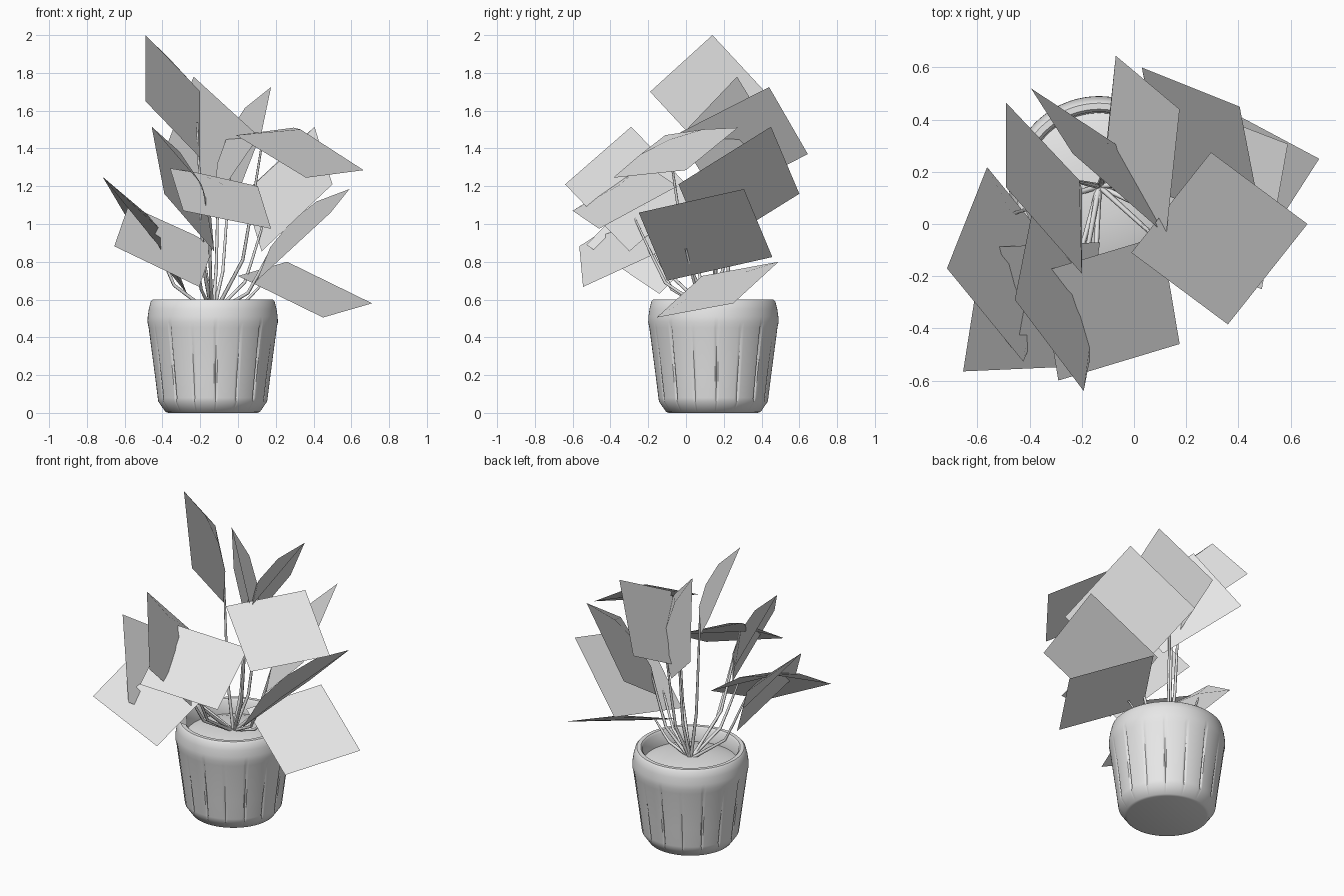
import bpy, bmesh, math
from mathutils import Vector

cube = bpy.data.objects.get("Cube")
if cube:
    bpy.data.objects.remove(cube, do_unlink=True)

# One plain material for the whole plant
grey = bpy.data.materials.new("pale_grey")
grey.use_nodes = True
grey.diffuse_color = (0.8, 0.8, 0.8, 1)
grey.node_tree.nodes["Principled BSDF"].inputs["Base Color"].default_value = grey.diffuse_color

POT = Vector((-0.134, 0.145, 0))
SEGMENTS = 240


def add_object(name, data):
    obj = bpy.data.objects.new(name, data)
    bpy.context.collection.objects.link(obj)
    data.materials.append(grey)
    return obj


def smooth(obj, degrees):
    bpy.ops.object.select_all(action='DESELECT')
    obj.select_set(True)
    bpy.context.view_layer.objects.active = obj
    bpy.ops.object.shade_smooth_by_angle(angle=math.radians(degrees))


def revolve(name, profile, cap_top, groove=None):
    """Turn a radius/height profile around the pot axis and cap one end."""
    bm = bmesh.new()
    rings = []
    for level, (radius, height) in enumerate(profile):
        ring = []
        for i in range(SEGMENTS):
            angle = math.tau * i / SEGMENTS
            r = radius - (groove(i, level) if groove else 0)
            offset = Vector((r * math.cos(angle), r * math.sin(angle), height))
            ring.append(bm.verts.new(POT + offset))
        rings.append(ring)
    for low, high in zip(rings, rings[1:]):
        for i in range(SEGMENTS):
            j = (i + 1) % SEGMENTS
            bm.faces.new((low[i], low[j], high[j], high[i]))
    bm.faces.new(rings[-1] if cap_top else rings[0][::-1])
    mesh = bpy.data.meshes.new(name)
    bm.to_mesh(mesh)
    bm.free()
    obj = add_object(name, mesh)
    smooth(obj, 45)


# Pot: tapered wall, rounded shoulder, open rim, long and short slits
def slit_depth(i, level):
    long_slit = i % 30 == 2 and 3 <= level <= 5
    short_slit = i % 30 == 17 and 3 <= level <= 4
    return 0.008 if long_slit or short_slit else 0


revolve("pot", [
    (0.235, 0), (0.25, 0.005), (0.288, 0.06), (0.291, 0.08), (0.306, 0.2),
    (0.339, 0.45), (0.345, 0.48), (0.344, 0.51), (0.338, 0.55), (0.328, 0.59),
    (0.318, 0.6), (0.295, 0.6), (0.285, 0.59), (0.28, 0.5)], False, slit_depth)

# Soil: a low mound inside the rim
revolve("soil", [(0.282, 0.505), (0.22, 0.525), (0.12, 0.538), (0.03, 0.542)], True)

# Leaves: square cards given by the midrib's first corner, its two
# neighbours and the height of the arch
LEAVES = [
    ((-.2, .135, 1.35), (-.2, -.19, 1.7), (-.49, .465, 1.65), .095),
    ((.26, .49, .8), (0, .085, .725), (.71, .25, .58), .03),
    ((.295, .275, 1.51), (-.01, -.11, 1.47), (.665, 0, 1.285), .08),
    ((-.36, -.185, 1.295), (.105, -.045, 1.2), (-.29, -.6, 1.07), .08),
    ((-.13, -.07, .885), (-.58, -.09, 1.1), (-.205, -.545, .667), .09),
    ((-.563, .218, .99), (-.717, -.17, 1.25), (-.27, -.14, .63), .095),
    ((-.126, -.3, .855), (-.39, .05, 1.16), (-.193, -.64, 1.21), .095),
    ((-.045, .215, 1.05), (.115, -.035, 1.46), (-.395, .52, 1.37), .095),
    ((-.12, .175, 1.13), (.125, -.03, 1.485), (-.07, .645, 1.37), .095),
    ((.125, .11, .855), (.5, -.04, 1.21), (.03, .6, 1.16), .095),
    ((.1, -.1, .7), (.49, -.25, 1.06), (.2, .457, .825), .095),
]
SIDE_STEMS = (2, 3)  # these leaves join their stems near the left corner


def add_leaf(number, base, left, right, arch):
    """Fold the card over an arched midrib; return where the stem joins."""
    tip = left + right - base
    up = (right - base).cross(left - base).normalized()
    if up.z < 0:
        up = -up
    rib = [base.lerp(tip, t) + up * arch * rise
           for t, rise in ((0, 0), (0.25, 0.8), (0.5, 1), (0.75, 0.8), (1, 0))]
    faces = []
    for i in range(len(rib) - 1):
        faces += [(i, 5, i + 1), (i + 1, 6, i)]
    mesh = bpy.data.meshes.new(f"leaf_{number}")
    mesh.from_pydata(rib + [right, left], [], faces)
    mesh.update()
    if mesh.polygons[0].normal.dot(up) < 0:
        mesh.flip_normals()
    # Shade the folded card evenly
    mesh.shade_smooth()
    mesh.normals_split_custom_set_from_vertices([up] * len(mesh.vertices))
    add_object(f"leaf_{number}", mesh)
    joint = left.lerp(rib[2], 0.4) if number in SIDE_STEMS else rib[1]
    return joint - up * 0.01


# Stems: thin tubes that lean out over the soil and then rise to each leaf
def add_stem(number, end):
    root = POT + Vector((0, 0, 0.535))
    reach = end - root
    outward = Vector((reach.x, reach.y, 0))
    rise = Vector((0, 0, reach.z))
    curve = bpy.data.curves.new(f"stem_{number}", 'CURVE')
    curve.dimensions = '3D'
    curve.bevel_depth = 0.009
    curve.bevel_resolution = 1
    curve.use_fill_caps = True
    path = [root + outward * 0.05, root + outward * 0.6 + rise * 0.3,
            root + outward * 0.75 + rise * 0.55, end]
    line = curve.splines.new('POLY')
    line.points.add(len(path) - 1)
    for point, place, size in zip(line.points, path, (1.2, 1, 0.9, 0.6)):
        point.co = (*place, 1)
        point.radius = size
    add_object(f"stem_{number}", curve)


for number, (*corners, arch) in enumerate(LEAVES, 1):
    add_stem(number, add_leaf(number, *map(Vector, corners), arch))
